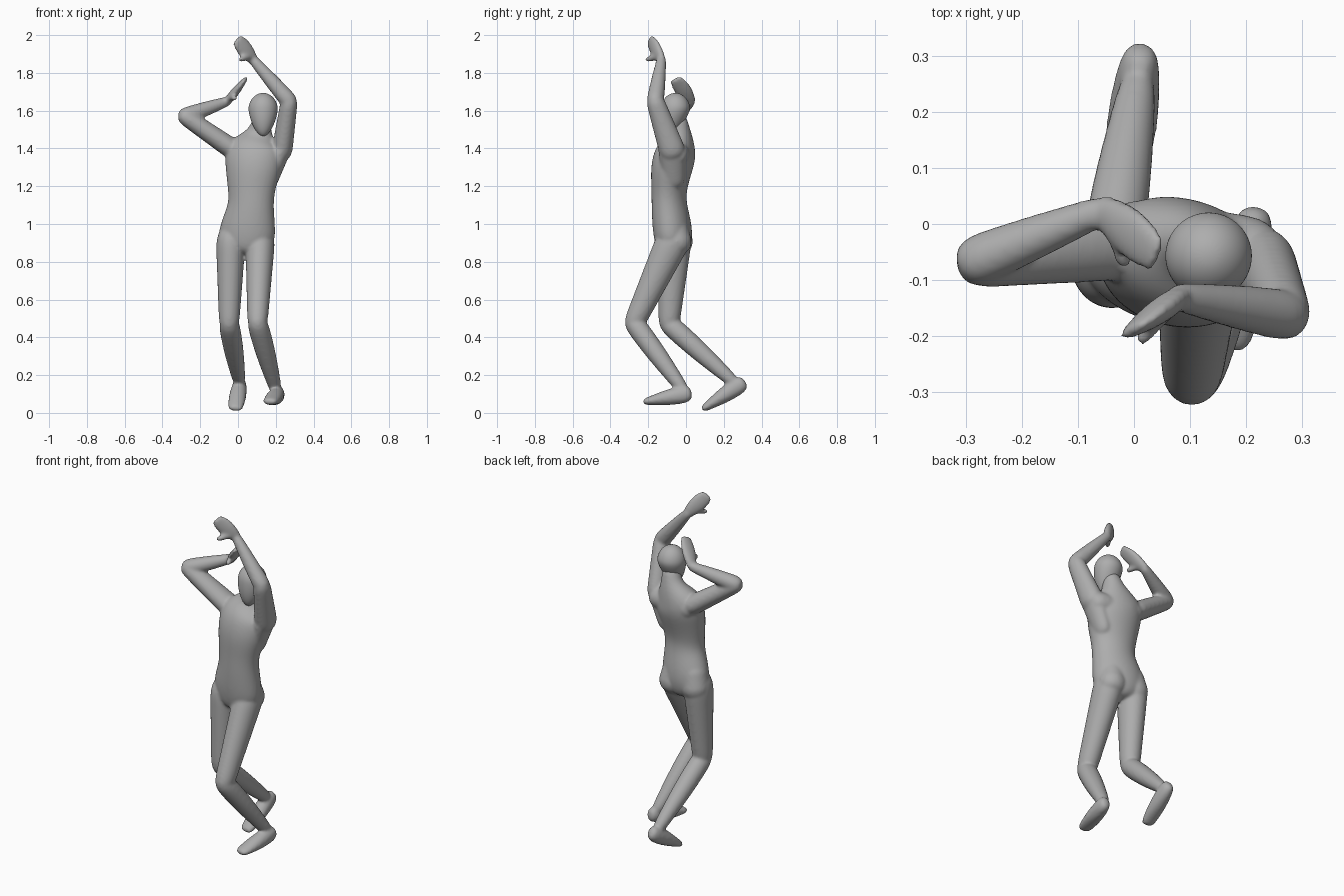
import bpy
import bmesh
from math import cos, sin, pi, tau
from mathutils import Vector

cube = bpy.data.objects.get("Cube")
if cube:
    bpy.data.objects.remove(cube, do_unlink=True)

SIDES = 12
SWELL = 1.1  # makes up for the shrinkage of subdivision and softening
SEGMENTS = 5
ACROSS = Vector((1, 0, 0))
DEPTH = Vector((0, 1, 0))
CHEST = Vector((1, -.2, 0))  # the trunk is turned a little

clay = bpy.data.materials.new("clay grey")
clay.use_nodes = True
grey = (.42, .42, .42, 1)
clay.diffuse_color = grey
shader = next(node for node in clay.node_tree.nodes if node.type == 'BSDF_PRINCIPLED')
shader.inputs["Base Color"].default_value = grey
shader.inputs["Roughness"].default_value = .6


def loft(bm, side, stations):
    """Closed tube of elliptical rings; station = x, y, z, radius along side, other radius."""
    points = [Vector(station[:3]) for station in stations]
    last = len(points) - 1
    rings = []
    for i, point in enumerate(points):
        along = (points[min(i + 1, last)] - points[max(i - 1, 0)]).normalized()
        u = (side - along * side.dot(along)).normalized()
        v = along.cross(u)
        width, thick = stations[i][3] * SWELL, stations[i][4] * SWELL
        angles = [tau * k / SIDES for k in range(SIDES)]
        rings.append([bm.verts.new(point + u * width * cos(angle) + v * thick * sin(angle))
                      for angle in angles])
    for low, high in zip(rings, rings[1:]):
        for k in range(SIDES):
            n = (k + 1) % SIDES
            bm.faces.new((low[k], low[n], high[n], high[k]))
    bm.faces.new(rings[0][::-1])
    bm.faces.new(rings[-1])


def limb(bm, start, end, thick, width=None, side=ACROSS, bulge=0):
    """Tapered tube with domed ends; thick and width are (start, end) radii."""
    start, end = Vector(start), Vector(end)
    width = width or thick
    along = (end - start).normalized()
    stations = [(*(start - along * thick[0] * .75), width[0] * .65, thick[0] * .65)]
    for i in range(SEGMENTS + 1):
        t = i / SEGMENTS
        fullness = 1 + bulge * sin(pi * t)
        radii = [fullness * (pair[0] + (pair[1] - pair[0]) * t) for pair in (width, thick)]
        stations.append((*start.lerp(end, t), *radii))
    stations.append((*(end + along * thick[1] * .75), width[1] * .65, thick[1] * .65))
    loft(bm, side, stations)


def finish(bm, name, fused):
    """Turn the geometry into an object; fused melts overlapping tubes into one skin."""
    bmesh.ops.recalc_face_normals(bm, faces=bm.faces)
    for face in bm.faces:
        face.smooth = True
    mesh = bpy.data.meshes.new(name)
    bm.to_mesh(mesh)
    bm.free()
    mesh.materials.append(clay)
    obj = bpy.data.objects.new(name, mesh)
    bpy.context.collection.objects.link(obj)
    subdivision = obj.modifiers.new("Subdivision", 'SUBSURF')
    subdivision.levels = subdivision.render_levels = 2
    if fused:
        fuse = obj.modifiers.new("Fuse", 'REMESH')
        fuse.mode = 'VOXEL'
        fuse.voxel_size = .008
        fuse.use_smooth_shade = True
        soften = obj.modifiers.new("Soften", 'SMOOTH')
        soften.factor = .5
        soften.iterations = 8


body = bmesh.new()

# Trunk, from the crotch up to the neck
loft(body, CHEST, [
    (.04, -.07, .83, .08, .07),
    (.045, -.065, .91, .146, .095),
    (.055, -.075, 1, .138, .097),
    (.07, -.09, 1.1, .113, .087),
    (.07, -.09, 1.18, .118, .086),
    (.08, -.08, 1.28, .14, .102),
    (.085, -.06, 1.36, .148, .105),
    (.09, -.045, 1.41, .138, .09),
    (.11, -.03, 1.46, .083, .062),
    (.12, -.035, 1.51, .05, .05),
    (.13, -.05, 1.58, .045, .045),
])

# Shoulder girdle
limb(body, (-.01, -.018, 1.375), (.215, -.05, 1.37), thick=(.06, .06), side=DEPTH)

# Buttocks
for top, bottom in (((-.015, -.055, 1), (-.035, -.04, .89)), ((.1, -.07, 1), (.117, -.045, .89))):
    limb(body, top, bottom, thick=(.07, .075))

# Legs: hip, knee, ankle, heel and toe of each side
left_leg = ((.118, -.065, .92), (.103, -.275, .475), (.198, -.02, .13), (.213, 0, .1), (.17, -.212, .06))
right_leg = ((-.038, -.06, .92), (-.047, -.09, .47), (.006, .245, .17), (.01, .287, .15), (-.014, .097, .025))
for hip, knee, ankle, heel, toe in (left_leg, right_leg):
    limb(body, hip, knee, thick=(.087, .053), width=(.075, .051))
    limb(body, knee, ankle, thick=(.052, .032), bulge=.15)
    limb(body, heel, toe, thick=(.044, .018), width=(.034, .037), bulge=.22)

# Arms: shoulder, elbow, wrist, fingertip and thumb tip of each side, and the slant of the palm
left_arm = ((.232, -.07, 1.38), (.271, -.163, 1.65), (.08, -.13, 1.87),
            (-.003, -.19, 1.975), (.013, -.205, 1.87), Vector((.65, .37, .66)))
right_arm = ((-.02, -.03, 1.39), (-.282, -.066, 1.57), (-.055, .025, 1.65),
             (.038, -.053, 1.765), (-.018, -.07, 1.667), Vector((.28, .9, .35)))
for shoulder, elbow, wrist, fingertip, thumb_tip, palm in (left_arm, right_arm):
    limb(body, shoulder, elbow, thick=(.053, .043), width=(.067, .046), side=DEPTH)
    limb(body, elbow, wrist, thick=(.044, .025), side=DEPTH, bulge=.05)
    limb(body, wrist, fingertip, thick=(.019, .011), width=(.028, .035), side=palm, bulge=.4)
    thumb_root = Vector(wrist).lerp(Vector(fingertip), .2)
    limb(body, thumb_root, thumb_tip, thick=(.02, .013))

# Muscle joining the chest to the raised arm
limb(body, (.165, -.065, 1.22), (.23, -.075, 1.4), thick=(.04, .05), width=(.055, .07), side=DEPTH)

finish(body, "body", fused=True)

# Head: a ball drawn down and forward to a narrow chin
head = bmesh.new()
bmesh.ops.create_uvsphere(head, u_segments=16, v_segments=10, radius=1)
for vert in head.verts:
    n = vert.co.copy()
    below = min(n.z, 0)
    slim = 1 + .25 * below
    vert.co = Vector((.133 + .081 * n.x * slim,
                      -.056 + .081 * n.y * slim + .035 * below,
                      1.605 + n.z * (.142 if below else .09)))
finish(head, "head", fused=False)
